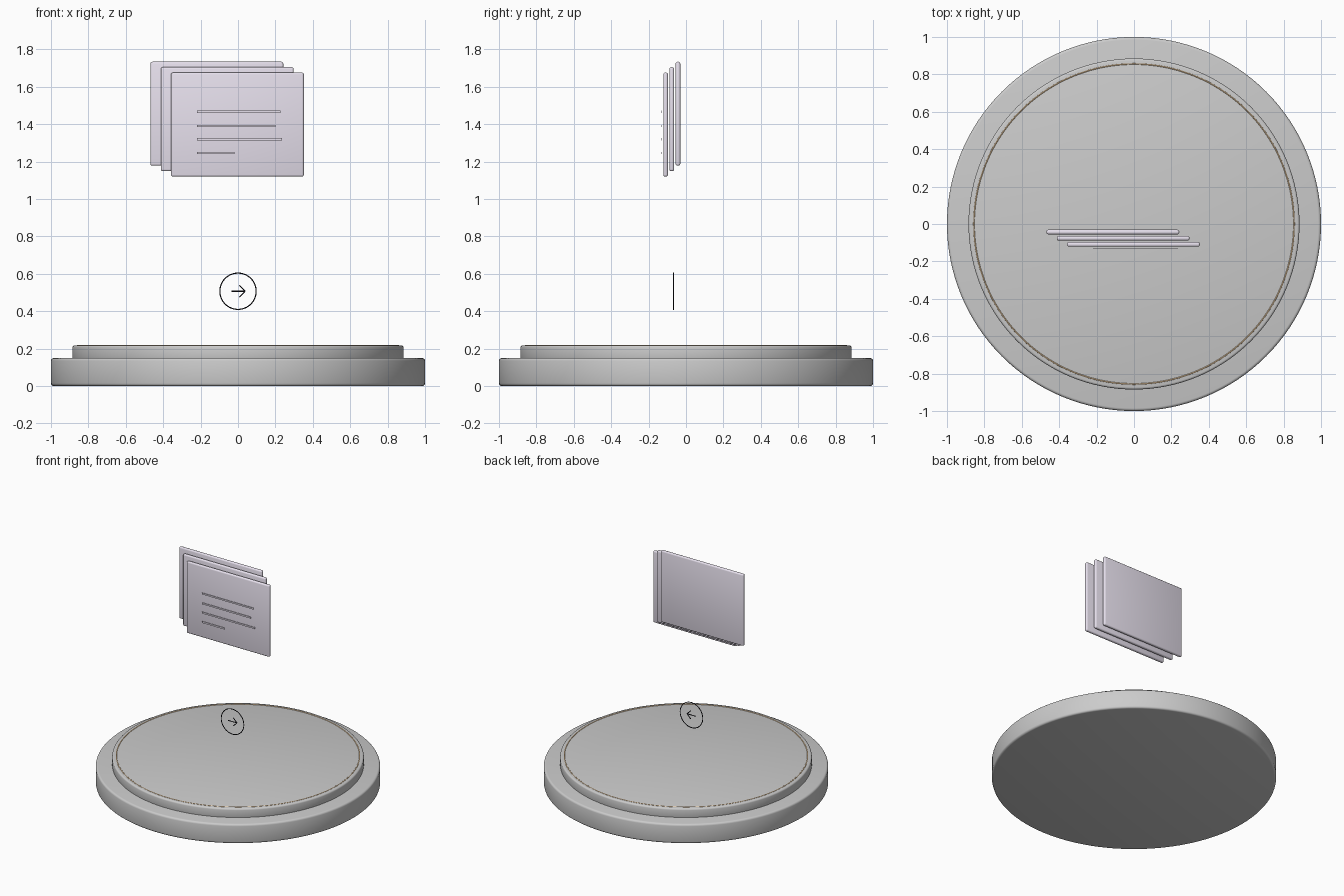
import bpy, math

if "Cube" in bpy.data.objects:
    bpy.data.objects.remove(bpy.data.objects["Cube"])


def material(name, rgb):
    m = bpy.data.materials.new(name)
    m.diffuse_color = (*rgb, 1)
    m.use_nodes = True
    m.node_tree.nodes["Principled BSDF"].inputs["Base Color"].default_value = m.diffuse_color
    return m


LILAC = material("pale_lilac", (0.80, 0.75, 0.85))
ORANGE = material("soft_orange", (0.95, 0.68, 0.40))
BLACK = material("black", (0.01, 0.01, 0.015))


def finish(name, mat=None, bevel=0, segments=3):
    ob = bpy.context.object
    ob.name = name
    if mat:
        ob.data.materials.append(mat)
    if bevel:
        mod = ob.modifiers.new("rounded_edges", "BEVEL")
        mod.width, mod.segments = bevel, segments
        mod.limit_method = "ANGLE"
        mod.angle_limit = math.radians(40)
        bpy.ops.object.modifier_apply(modifier=mod.name)
    bpy.ops.object.shade_smooth_by_angle(angle=math.radians(35))
    return ob


def disc(name, radius, z0, z1, bevel):
    bpy.ops.mesh.primitive_cylinder_add(vertices=128, radius=radius, depth=z1 - z0,
                                        location=(0, 0, (z0 + z1) / 2))
    return finish(name, None, bevel)


def box(name, x0, x1, y0, y1, z0, z1, mat, bevel=0):
    bpy.ops.mesh.primitive_cube_add(size=1, location=((x0 + x1) / 2, (y0 + y1) / 2, (z0 + z1) / 2))
    ob = bpy.context.object
    ob.scale = (x1 - x0, y1 - y0, z1 - z0)
    bpy.ops.object.transform_apply(location=False, rotation=False, scale=True)
    return finish(name, mat, bevel)


def rod(name, a, b, y, r, mat):
    # thin round stroke between two (x, z) points
    dx, dz = b[0] - a[0], b[1] - a[1]
    bpy.ops.mesh.primitive_cylinder_add(
        vertices=12, radius=r, depth=math.hypot(dx, dz),
        location=((a[0] + b[0]) / 2, y, (a[1] + b[1]) / 2),
        rotation=(0, math.atan2(dx, dz), 0))
    return finish(name, mat)


# Stepped round pedestal
disc("pedestal_base", 1.0, 0, 0.15, 0.015)
disc("pedestal_top", 0.885, 0.14, 0.218, 0.012)

# Glowing rim line on the top face
bpy.ops.mesh.primitive_torus_add(major_radius=0.856, minor_radius=0.004, major_segments=128,
                                 minor_segments=10, location=(0, 0, 0.217))
finish("rim_ring", ORANGE)

# Stack of three floating cards, each stepped back, left and up
for i, name in enumerate(("front_card", "middle_card", "back_card")):
    x, y, z = -0.003 - 0.055 * i, -0.109 + 0.033 * i, 1.398 + 0.029 * i
    box(name, x - 0.355, x + 0.355, y - 0.0125, y + 0.0125, z - 0.278, z + 0.278, LILAC, 0.01)

# Text-like bars floating just in front of the front card
for i, (x1, z) in enumerate(((0.228, 1.467), (0.20, 1.391), (0.234, 1.319), (-0.02, 1.246))):
    box(f"card_line_{i + 1}", -0.218, x1, -0.132, -0.128, z - 0.006, z + 0.006, LILAC)

# Arrow button: thin circle with an arrow pointing right
CY, CZ = -0.067, 0.507
bpy.ops.mesh.primitive_torus_add(major_radius=0.097, minor_radius=0.003, major_segments=96,
                                 minor_segments=10, location=(0, CY, CZ),
                                 rotation=(math.pi / 2, 0, 0))
finish("button_ring", BLACK)
tip = (0.038, CZ)
rod("arrow_shaft", (-0.036, CZ), tip, CY, 0.003, BLACK)
for side, s in (("upper", 1), ("lower", -1)):
    rod(f"arrow_head_{side}", (0.007, CZ + 0.031 * s), tip, CY, 0.003, BLACK)
